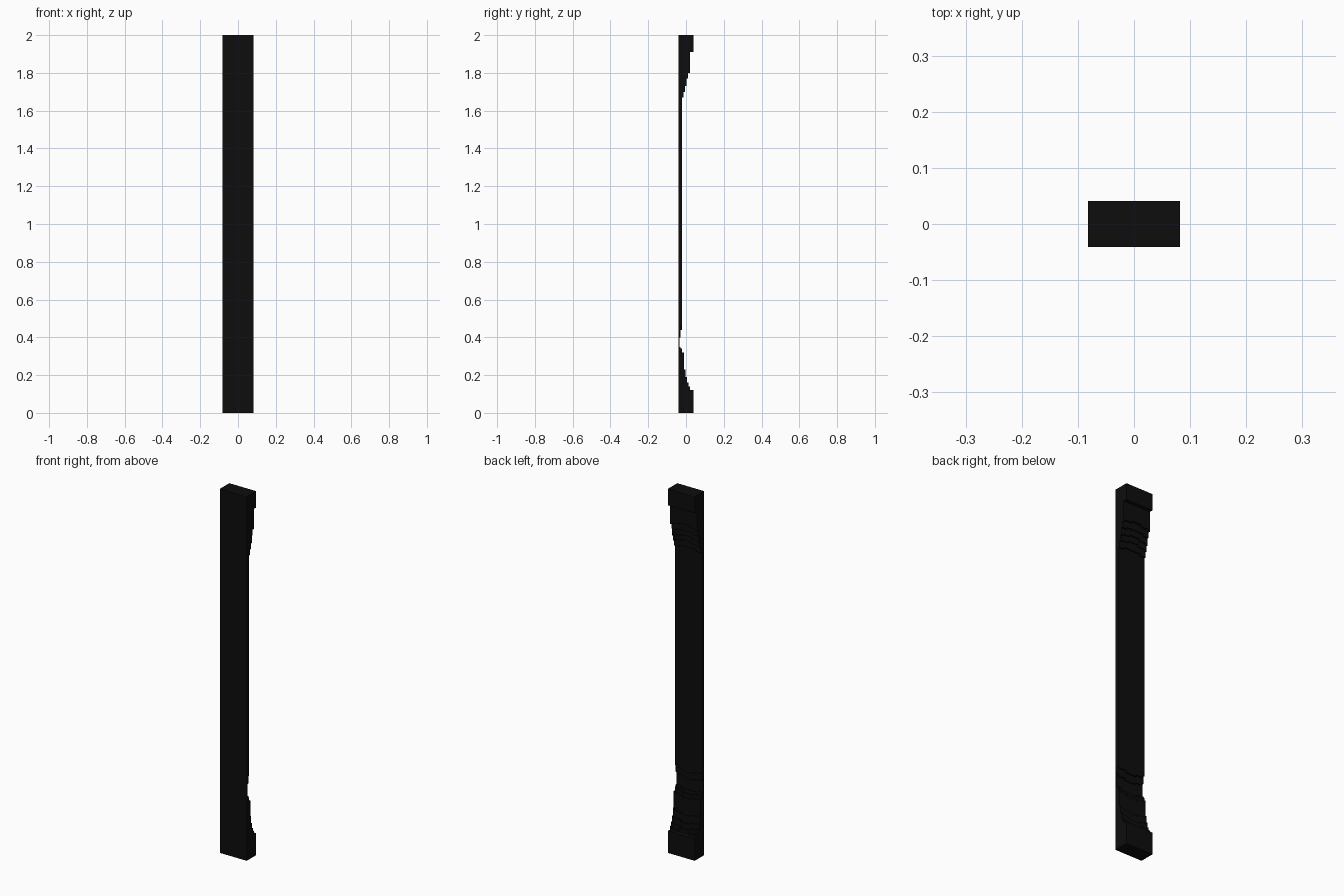
import bpy, bmesh, math

if "Cube" in bpy.data.objects:
    bpy.data.objects.remove(bpy.data.objects["Cube"])

X, FRONT = 0.082, -0.041
COLS, ROWS = 16, 200
DX, DZ = 2 * X / COLS, 2.0 / ROWS

# stepped back surface: (height where the step starts, depth)
STEPS = [(0, .041), (.12, .022), (.14, .012), (.16, .005), (.19, -.003),
         (.23, -.01), (.32, -.02), (.34, -.028), (.355, -.034), (.42, -.028),
         (.46, -.02), (1.665, -.012), (1.70, -.005), (1.73, .003),
         (1.765, .01), (1.80, .021), (1.905, .041)]


def step_depth(z):
    return [d for s, d in STEPS if z >= s][-1]


def depth(i, j):
    """Back surface of a cell; the carved contours bow along the middle."""
    if not (0 <= i < COLS and 0 <= j < ROWS):
        return FRONT
    z = (j + .5) * DZ
    if z < .12 or z > 1.905:
        return .041
    x = -X + (i + .5) * DX
    bow = .018 * math.cos(x / X * math.pi / 2)
    if z > 1:
        return step_depth(max(z - bow, .5))
    return max(step_depth(min(max(z + bow, .125), .6)), -.034)


bm = bmesh.new()


def quad(*pts):
    bm.faces.new([bm.verts.new(p) for p in pts])


# carved board: front, back and step walls
quad((-X, FRONT, 0), (X, FRONT, 0), (X, FRONT, 2), (-X, FRONT, 2))
for i in range(-1, COLS):
    for j in range(-1, ROWS):
        x0, z0 = -X + i * DX, j * DZ
        x1, z1 = x0 + DX, z0 + DZ
        d = depth(i, j)
        if i >= 0 and j >= 0:
            quad((x0, d, z0), (x0, d, z1), (x1, d, z1), (x1, d, z0))
        e = depth(i + 1, j)
        if e != d:
            quad((x1, d, z0), (x1, e, z0), (x1, e, z1), (x1, d, z1))
        e = depth(i, j + 1)
        if e != d:
            quad((x0, d, z1), (x0, e, z1), (x1, e, z1), (x1, d, z1))
# turn wall faces outward
bm.normal_update()
for f in bm.faces:
    n, c = f.normal, f.calc_center_median()
    if abs(n.y) < .5:
        p = c + n * .003
        if FRONT < p.y < depth(math.floor((p.x + X) / DX), math.floor(p.z / DZ)):
            f.normal_flip()
bmesh.ops.remove_doubles(bm, verts=bm.verts, dist=1e-5)

me = bpy.data.meshes.new("carved_board")
bm.to_mesh(me)
bm.free()
board = bpy.data.objects.new("carved_board", me)
bpy.context.collection.objects.link(board)
mat = bpy.data.materials.new("near black")
mat.diffuse_color = (.004, .004, .004, 1)
mat.use_nodes = True
mat.node_tree.nodes["Principled BSDF"].inputs["Base Color"].default_value = mat.diffuse_color
me.materials.append(mat)
